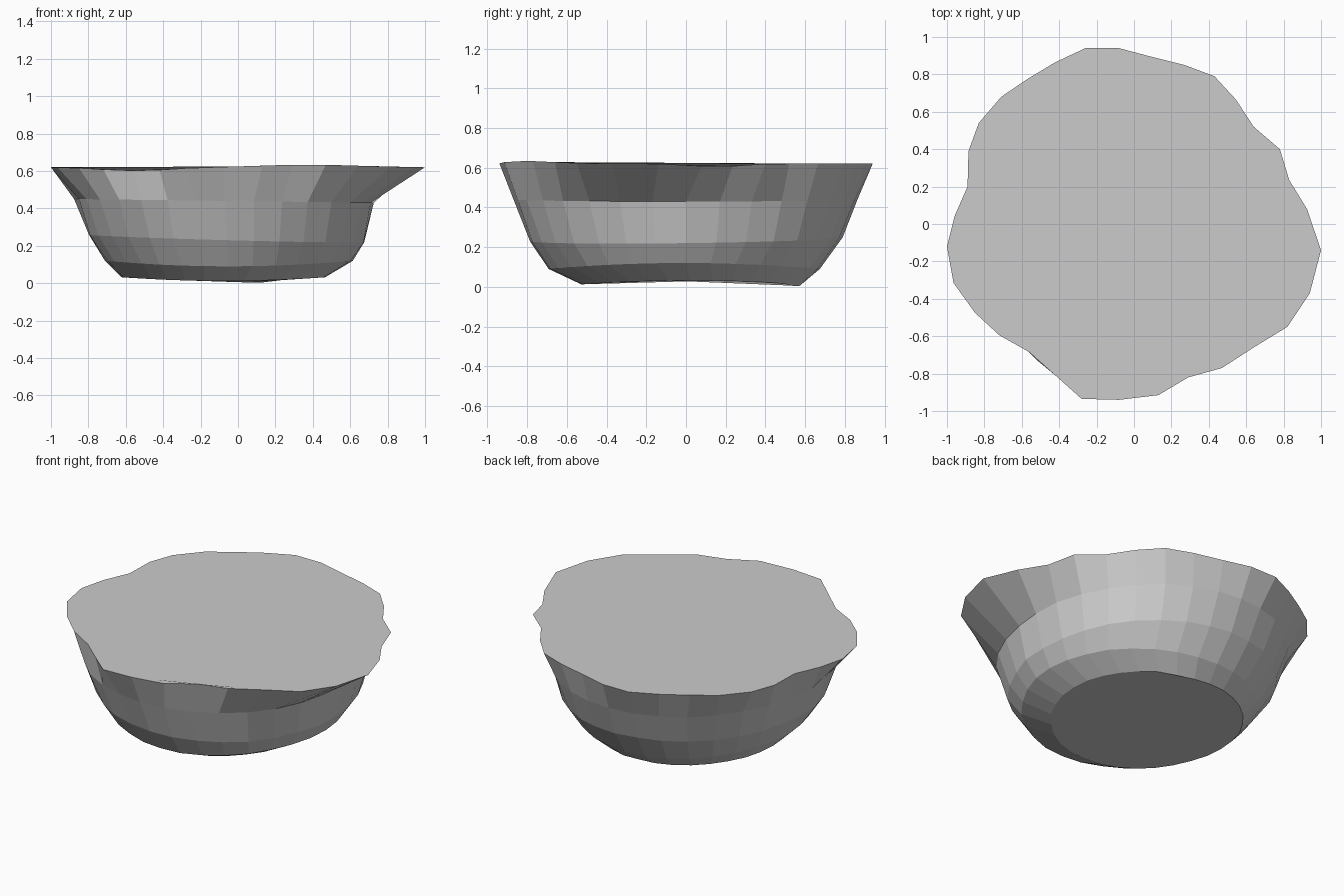
import bpy, bmesh, random
from math import sin, cos, pi, exp

if "Cube" in bpy.data.objects:
    bpy.data.objects.remove(bpy.data.objects["Cube"])

random.seed(4)
N = 32

# irregular rim outline, seen from above
RIM = [(1.0, -.14), (.925, .08), (.83, .235), (.78, .40), (.64, .52), (.545, .665),
       (.43, .79), (.27, .85), (.09, .895), (-.08, .94), (-.26, .94), (-.42, .865),
       (-.57, .775), (-.71, .68), (-.83, .54), (-.885, .39), (-.89, .20), (-.96, .04),
       (-1.0, -.12), (-.965, -.315), (-.85, -.475), (-.72, -.595), (-.56, -.685),
       (-.42, -.81), (-.28, -.935), (-.08, -.94), (.13, -.915), (.29, -.82),
       (.47, -.77), (.64, -.66), (.82, -.55), (.94, -.37)]

# lower rings: centre x, centre y, radius x, radius y, height by angle
RINGS = [
    (-.075, .025, .545, .555, lambda a: .012 + .02 * cos(a) ** 2 - .012 * exp(-((a - 1.25) / .2) ** 2)),
    (-.05, -.01, .66, .685, lambda a: .09 + .03 * cos(a) ** 2),
    (-.06, 0, .74, .79, lambda a: .24 - .02 * cos(a) + .01 * sin(a)),
    (-.07, 0, .80, .87, lambda a: .44 - .01 * cos(a)),
]


def bump(a, centre, width):
    d = (a - centre + pi) % (2 * pi) - pi
    return exp(-(d / width) ** 2)


bm = bmesh.new()
rings = []
for i, (cx, cy, rx, ry, height) in enumerate(RINGS):
    ring = []
    for k in range(N):
        a = (k - 1) * 2 * pi / N
        j = 1 + random.uniform(-.008, .008)
        ring.append(bm.verts.new((cx + rx * j * cos(a), cy + ry * j * sin(a), height(a))))
    rings.append(ring)

# gently wavy rim
rim = []
for k, (x, y) in enumerate(RIM):
    a = (k - 1) * 2 * pi / N
    z = .62 - .018 * bump(a, 4.15, .35) - .018 * bump(a, .1, .15) + .014 * bump(a, 5.2, .4)
    rim.append(bm.verts.new((x, y, z)))
rings.append(rim)

# faceted wall, flat base and closed top
for lo, hi in zip(rings, rings[1:]):
    for k in range(N):
        n = (k + 1) % N
        bm.faces.new((lo[k], lo[n], hi[n], hi[k]))
bm.faces.new(rings[0][::-1])
bm.faces.new(rim)
bmesh.ops.recalc_face_normals(bm, faces=bm.faces)

mesh = bpy.data.meshes.new("basin_body")
bm.to_mesh(mesh)
bm.free()
bpy.context.collection.objects.link(bpy.data.objects.new("basin_body", mesh))
